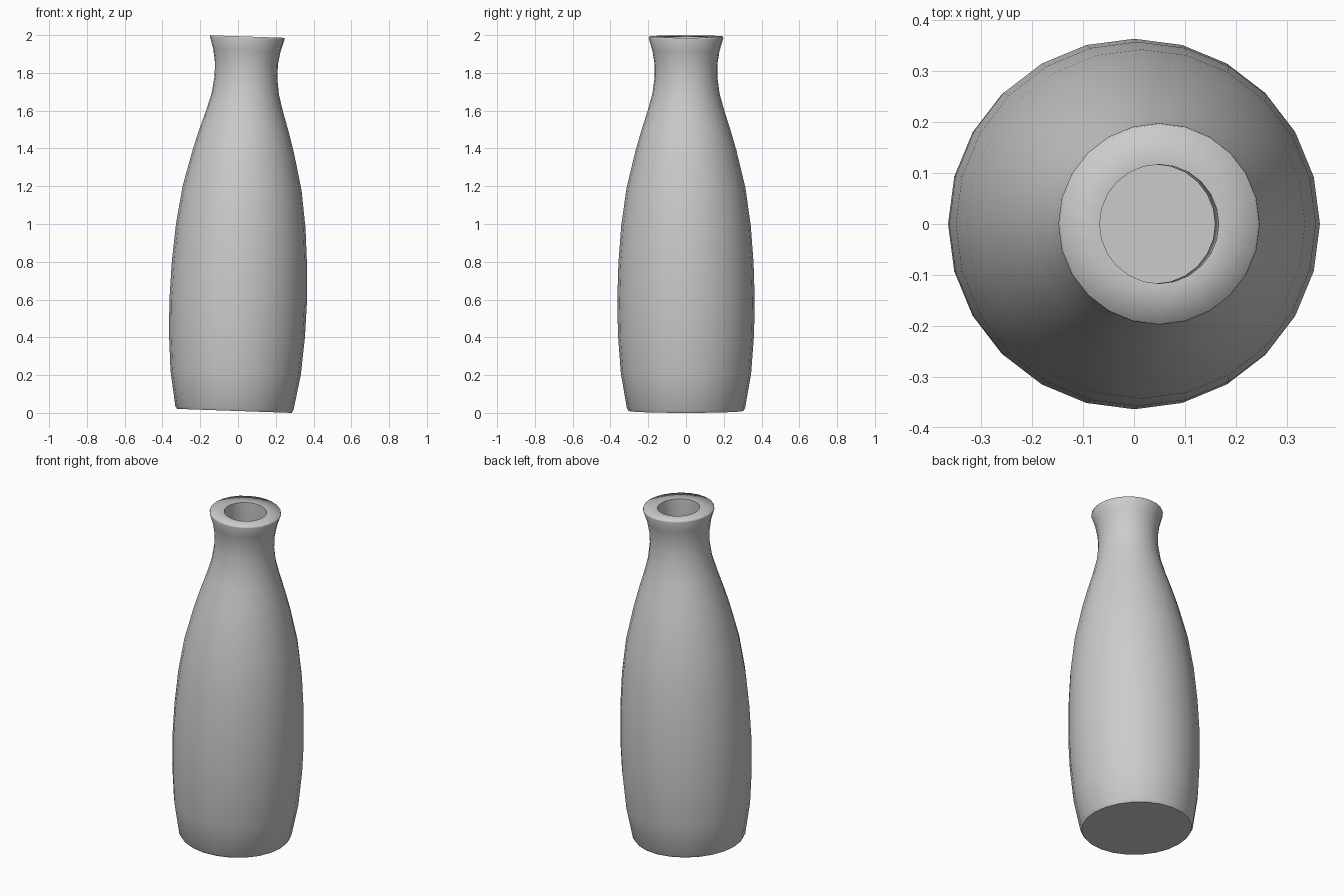
import bpy, bmesh, math
from mathutils import Matrix

cube = bpy.data.objects.get("Cube")
if cube:
    bpy.data.objects.remove(cube, do_unlink=True)

SIDES = 24
TILT = math.radians(2)

grey = bpy.data.materials.new("light_grey_ceramic")
grey.use_nodes = True
grey.diffuse_color = (0.6, 0.6, 0.6, 1)
grey.node_tree.nodes["Principled BSDF"].inputs["Base Color"].default_value = (0.6, 0.6, 0.6, 1)

# Profile as (radius, height): outside from base to lip, then inside down to the floor
outside = [(0.304, 0), (0.313, 0.015), (0.345, 0.2), (0.36, 0.4), (0.364, 0.58),
           (0.358, 0.78), (0.343, 0.98), (0.315, 1.18), (0.267, 1.38), (0.235, 1.49),
           (0.203, 1.59), (0.178, 1.68), (0.166, 1.77), (0.167, 1.84), (0.178, 1.91),
           (0.198, 1.975), (0.196, 1.983)]
inside = [(0.117, 1.98), (0.117, 1.77)]
inside += [(r - 0.05, z) for r, z in reversed(outside) if 0.1 < z < 1.65]
inside += [(0.265, 0.05)]


def ring(bm, radius, z):
    step = math.tau / SIDES
    return [bm.verts.new((radius * math.cos(i * step), radius * math.sin(i * step), z))
            for i in range(SIDES)]


# Bottle: one closed lathe shell
bm = bmesh.new()
rings = [ring(bm, r, z) for r, z in outside + inside]
for low, high in zip(rings, rings[1:]):
    for i in range(SIDES):
        j = (i + 1) % SIDES
        bm.faces.new((low[i], low[j], high[j], high[i])).smooth = True
bm.faces.new(list(reversed(rings[0])))
bm.faces.new(rings[-1])

# Crisp edges around the base, the mouth and the inner floor
for loop in (rings[0], rings[len(outside)], rings[-1]):
    for i in range(SIDES):
        bm.edges.get((loop[i], loop[(i + 1) % SIDES])).smooth = False

bmesh.ops.recalc_face_normals(bm, faces=bm.faces)

# Slight lean towards the left side, resting on the lowest base edge
bm.transform(Matrix.Rotation(TILT, 4, "Y"))
lo_x, hi_x = min(v.co.x for v in bm.verts), max(v.co.x for v in bm.verts)
lo_z = min(v.co.z for v in bm.verts)
bm.transform(Matrix.Translation((-(lo_x + hi_x) / 2, 0, -lo_z)))

mesh = bpy.data.meshes.new("bottle")
bm.to_mesh(mesh)
bm.free()
mesh.materials.append(grey)
bottle = bpy.data.objects.new("bottle", mesh)
bpy.context.collection.objects.link(bottle)
